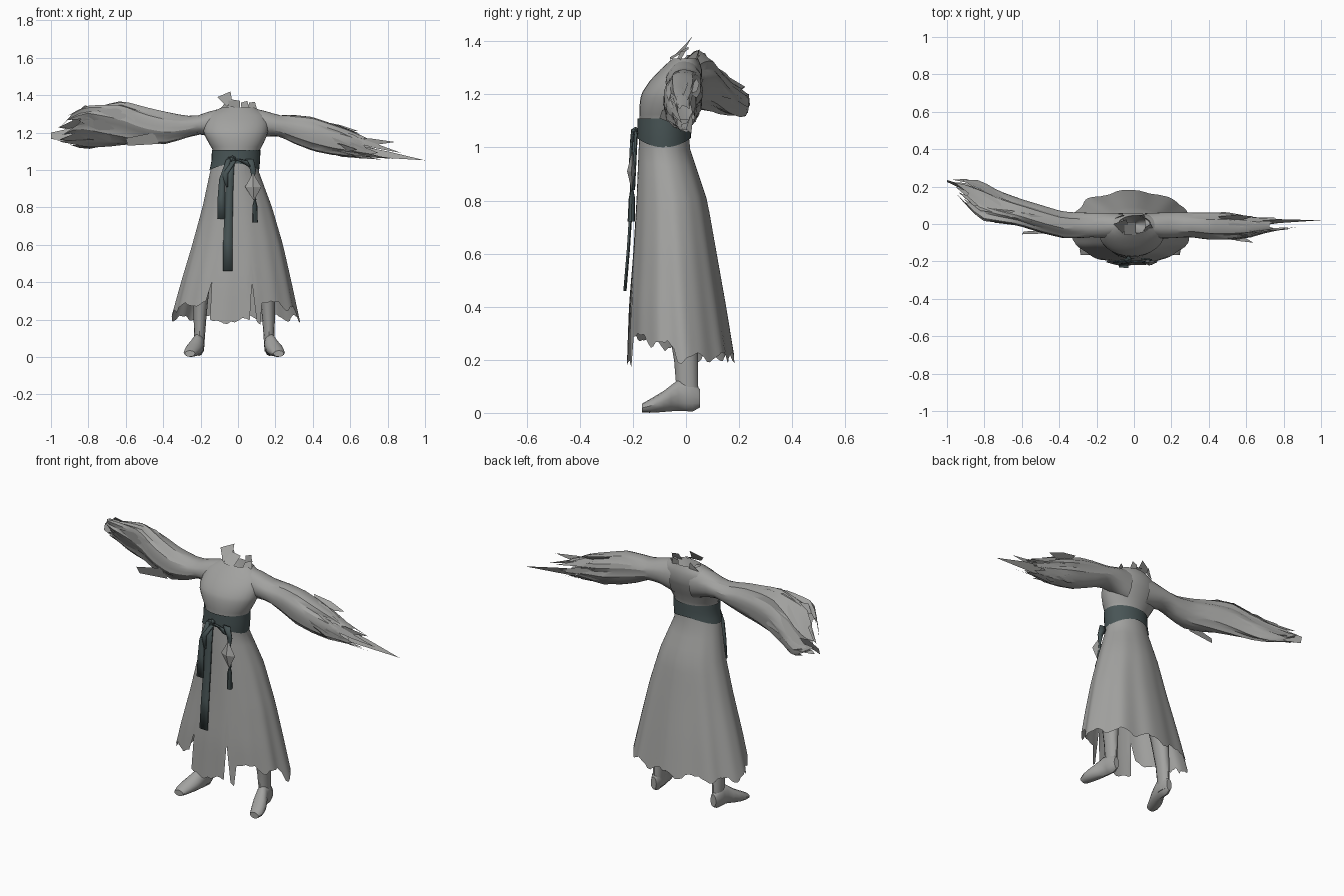
import bpy, bmesh, math, random
from mathutils import Vector

random.seed(4)
if "Cube" in bpy.data.objects:
    bpy.data.objects.remove(bpy.data.objects["Cube"])


def material(name, rgb):
    m = bpy.data.materials.new(name)
    m.use_nodes = True
    m.diffuse_color = (*rgb, 1)
    m.node_tree.nodes["Principled BSDF"].inputs["Base Color"].default_value = (*rgb, 1)
    return m


CLOTH = material("grey cloth", (0.36, 0.36, 0.35))
SASH = material("dark teal sash", (0.065, 0.09, 0.092))


def finish(name, bm, mat, angle=40, thick=0):
    bmesh.ops.recalc_face_normals(bm, faces=bm.faces)
    me = bpy.data.meshes.new(name)
    bm.to_mesh(me)
    bm.free()
    me.materials.append(mat)
    ob = bpy.data.objects.new(name, me)
    bpy.context.collection.objects.link(ob)
    if thick:
        ob.modifiers.new("thickness", "SOLIDIFY").thickness = thick
    bpy.ops.object.select_all(action="DESELECT")
    ob.select_set(True)
    bpy.context.view_layer.objects.active = ob
    bpy.ops.object.shade_smooth_by_angle(angle=math.radians(angle))
    return ob


def span(stations, s):
    """Interpolate (u0, u1, v0, v1, tilt) at position s along the stations."""
    st = sorted(stations)
    s = min(max(s, st[0][0]), st[-1][0])
    for a, b in zip(st, st[1:]):
        if s <= b[0]:
            t = (s - a[0]) / (b[0] - a[0])
            return [p + (q - p) * t for p, q in zip(a[1:], b[1:])]


def surface(stations, axis, s, ang, scale=1.0):
    u0, u1, v0, v1, *tilt = span(stations, s)
    c, d = math.cos(ang) * scale, math.sin(ang) * scale
    if tilt:  # slant the section while keeping its height
        k = tilt[0]
        d = (d * (1 - k) - c * k) / math.hypot(1 - k, k)
    u, v = (u0 + u1 + (u1 - u0) * c) / 2, (v0 + v1 + (v1 - v0) * d) / 2
    return Vector({"x": (s, u, v), "y": (u, s, v), "z": (u, v, s)}[axis])


def crumple(i, a):
    return random.uniform(-1, 1) + (0.6 if i % 3 else -0.9)


def loft(name, stations, axis, cols, rows, mat, fold=0, end=None, caps=False, angle=40,
         pattern=crumple):
    """Skin rings from first to last station; folds deepen towards a ragged end."""
    bm = bmesh.new()
    s0, s1 = stations[0][0], stations[-1][0]
    angles = [math.tau * i / cols for i in range(cols)]
    depth = [pattern(i, a) for i, a in enumerate(angles)]
    ends = [end(i, a) if end else s1 for i, a in enumerate(angles)]
    rings = []
    for r in range(rows + 1):
        t = r / rows
        rings.append([bm.verts.new(surface(stations, axis, s0 + (ends[i] - s0) * t,
                                           a, 1 + fold * t * depth[i]))
                      for i, a in enumerate(angles)])
    for a, b in zip(rings, rings[1:]):
        for i in range(cols):
            j = (i + 1) % cols
            bm.faces.new((a[i], a[j], b[j], b[i]))
    if caps:
        bm.faces.new(rings[0])
        bm.faces.new(rings[-1])
    return finish(name, bm, mat, angle)


def scraps(name, polys, mat=CLOTH):
    """Loose flat pieces of torn cloth."""
    bm = bmesh.new()
    for p in polys:
        bm.faces.new([bm.verts.new(v) for v in p])
    return finish(name, bm, mat, 10)


# Skirt with broad soft folds, narrow front slits and a torn, scalloped hem
SKIRT = [(1.05, -.135, .115, -.175, .01), (1.0, -.147, .108, -.178, .013),
         (.8, -.19, .182, -.187, .08), (.6, -.245, .24, -.2, .115),
         (.4, -.305, .285, -.217, .15), (.15, -.375, .338, -.226, .19)]


def hem(i, a):
    front = math.degrees(abs(a - 1.5 * math.pi))
    if i in (73, 86):
        return 0.4
    base = 0.16 if front < 26 else 0.27 - (front - 26) * 0.0009 if front < 85 else 0.18
    return base + 0.035 * abs(math.sin(5.5 * a)) + random.uniform(0, 0.015)


def soft_folds(i, a):
    return math.sin(9 * a) * (0.5 + 0.5 * math.sin(a)) + 0.4 * math.sin(14 * a + 1) - 0.4


loft("skirt", SKIRT, "z", 108, 14, CLOTH, 0.028, hem, pattern=soft_folds)

# Torso, ending in an open neckline folded inwards
TORSO = [(1.04, -.13, .11, -.172, .008), (1.1, -.13, .113, -.174, .01),
         (1.15, -.16, .14, -.176, .025), (1.2, -.185, .16, -.17, .045),
         (1.25, -.18, .165, -.137, .06), (1.3, -.16, .15, -.09, .06),
         (1.335, -.085, .09, -.05, .045)]
loft("torso", TORSO, "z", 28, 14, CLOTH)
loft("neck_lining", [(1.335, -.085, .09, -.05, .045), (1.27, -.05, .05, -.035, .03),
                     (1.22, -.002, .002, -.002, .002)], "z", 28, 3, CLOTH)
scraps("collar_tatters", [
    [(-.11, .0, 1.39), (-.06, -.05, 1.34), (-.03, -.01, 1.36), (-.04, .025, 1.42)],
    [(-.05, -.06, 1.34), (.01, -.06, 1.33), (.01, .01, 1.37), (-.05, .01, 1.38)],
    [(.02, .04, 1.32), (.06, .04, 1.33), (.05, .05, 1.37), (.015, .045, 1.36)],
    [(.05, -.04, 1.32), (.1, -.02, 1.33), (.09, .0, 1.365), (.06, -.02, 1.36)],
    [(-.1, .03, 1.32), (-.05, .045, 1.33), (-.06, .05, 1.37)]])

# Sleeves: bell shapes that break up into torn strips; the right one twists backwards
RIGHT = [(-.06, -.07, .058, 1.15, 1.335, 0), (-.15, -.075, .06, 1.18, 1.315, 0),
         (-.22, -.07, .06, 1.195, 1.29, 0), (-.28, -.075, .06, 1.17, 1.29, 0),
         (-.38, -.075, .065, 1.14, 1.31, 0), (-.5, -.045, .1, 1.14, 1.335, .1),
         (-.62, -.005, .135, 1.14, 1.365, .3), (-.72, .01, .17, 1.13, 1.35, .45),
         (-.82, .025, .225, 1.12, 1.335, .6), (-.92, .13, .24, 1.15, 1.28, .6),
         (-1.0, .215, .235, 1.165, 1.205, 0)]
LEFT = [(.06, -.07, .058, 1.15, 1.335), (.15, -.078, .062, 1.18, 1.315),
        (.22, -.075, .062, 1.18, 1.293),
        (.3, -.07, .06, 1.14, 1.295), (.4, -.085, .06, 1.1, 1.285),
        (.5, -.085, .06, 1.08, 1.25), (.6, -.075, .04, 1.07, 1.215),
        (.7, -.045, .03, 1.065, 1.165), (.8, -.035, .03, 1.055, 1.13),
        (1.0, .015, .022, 1.05, 1.056)]


def sleeve(side, stations, sign, reach, count):
    loft(side + "_sleeve", stations, "x", 24, 16, CLOTH, 0.08,
         lambda i, a: sign * (reach + random.uniform(-.12, .06)), angle=28)
    strips = []
    for k in range(count):
        a = math.tau * k / count + random.uniform(-.2, .2)
        s = random.uniform(.4, reach - .08)
        far = min(s + random.uniform(.14, .26), .97)
        strips.append([surface(stations, "x", sign * p, a + da, sc) for p, da, sc in
                       ((s, -.35, .9), ((s + far) / 2, -.25, 1.08),
                        (far, 0, 1.08), ((s + far) / 2, .3, 1.0), (s, .35, .9))])
    scraps(side + "_sleeve_tatters", strips)


sleeve("right", RIGHT, -1, .92, 16)
sleeve("left", LEFT, 1, .7, 18)
scraps("right_sleeve_tips", [
    [(-.7, .06, 1.33), (-.82, .07, 1.345), (-.86, .1, 1.31), (-.76, .1, 1.29)],
    [(-.82, .18, 1.24), (-1, .235, 1.2), (-1, .225, 1.165), (-.82, .14, 1.16)],
    [(-.45, -.05, 1.2), (-.6, -.055, 1.17), (-.59, -.04, 1.13), (-.42, -.03, 1.14)]])
scraps("left_sleeve_tips", [
    [(.65, .02, 1.13), (.8, .025, 1.1), (1, .02, 1.052), (.7, .0, 1.07)],
    [(.6, -.04, 1.16), (.7, -.035, 1.17), (.84, -.03, 1.15), (.7, -.03, 1.13)],
    [(.48, -.06, 1.15), (.55, -.09, 1.14), (.64, -.1, 1.11), (.55, -.05, 1.09)],
    [(.45, .04, 1.26), (.55, .05, 1.24), (.64, .04, 1.21), (.5, .0, 1.2)]])

# Waist sash, its lower edge rising at front and back
loft("sash", [(1.108, -.14, .12, -.183, .018), (1.05, -.141, .118, -.184, .018),
              (1.0, -.152, .113, -.185, .02)], "z", 32, 4, SASH,
     end=lambda i, a: 1.0 + 0.035 * math.sin(a) ** 2)


def ribbon(name, points, mat=SASH, gap=0.02):
    """Flat strip hanging down the front; points are (x, z, half width)."""
    bm = bmesh.new()
    last = None
    for x, z, w in points:
        y = span(SKIRT, z)[2] - gap
        pair = [bm.verts.new((x - w, y, z)), bm.verts.new((x + w, y - .004, z))]
        if last:
            bm.faces.new((last[0], last[1], pair[1], pair[0]))
        last = pair
    return finish(name, bm, mat, 30, 0.008)


ribbon("long_sash_tail", [(-.035, 1.07, .017), (-.045, .95, .02), (-.05, .8, .022),
                          (-.055, .62, .024), (-.055, .46, .025)])
ribbon("short_sash_tail", [(-.05, 1.06, .012), (-.085, .95, .016), (-.09, .85, .019),
                           (-.09, .74, .021)], gap=0.022)
ribbon("sash_loop_right", [(-.02, 1.05, .01), (-.07, .98, .015), (-.06, .91, .006)], gap=.03)
ribbon("sash_loop_left", [(-.01, 1.06, .015), (.03, 1.05, .02), (.06, 1.02, .008)])
ribbon("ornament_cord", [(.06, 1.06, .022), (.08, 1.0, .015), (.08, .95, .005), (.09, .84, .005)],
       gap=.014)

# Knot, hanging diamond and tassel
bm = bmesh.new()
bmesh.ops.create_icosphere(bm, subdivisions=1, radius=0.02)
bmesh.ops.translate(bm, verts=bm.verts, vec=(-.03, -.19, 1.058))
finish("sash_knot", bm, SASH, 20)
loft("diamond_ornament", [(.98, .077, .083, -.205, -.2), (.91, .038, .125, -.222, -.188),
                          (.84, .082, .088, -.205, -.2)], "z", 4, 4, CLOTH, caps=True, angle=20)
loft("tassel", [(.84, .085, .095, -.208, -.198), (.82, .077, .103, -.215, -.192),
                (.72, .078, .106, -.22, -.192)], "z", 8, 4, SASH, caps=True)

# Legs and feet, the right pair mirrored across with a small shift
LEG = [(.7, .04, .16, -.13, .0), (.4, .11, .2, -.08, .04), (.2, .13, .197, -.045, .045),
       (.12, .136, .195, -.038, .045), (.03, .142, .192, -.038, .05)]
FOOT = [(.052, .15, .185, .02, .09), (.03, .14, .197, .005, .12), (-.03, .14, .207, .008, .125),
        (-.08, .15, .237, .004, .085), (-.13, .172, .252, 0, .055), (-.165, .19, .245, .002, .035)]


def mirrored(stations):
    return [(s, -b - .04, -a - .04, c, d) for s, a, b, c, d in stations]


for side, leg, foot in (("left", LEG, FOOT), ("right", mirrored(LEG), mirrored(FOOT))):
    loft(side + "_leg", leg, "z", 12, 8, CLOTH, caps=True)
    loft(side + "_foot", foot, "y", 12, 8, CLOTH, caps=True)
